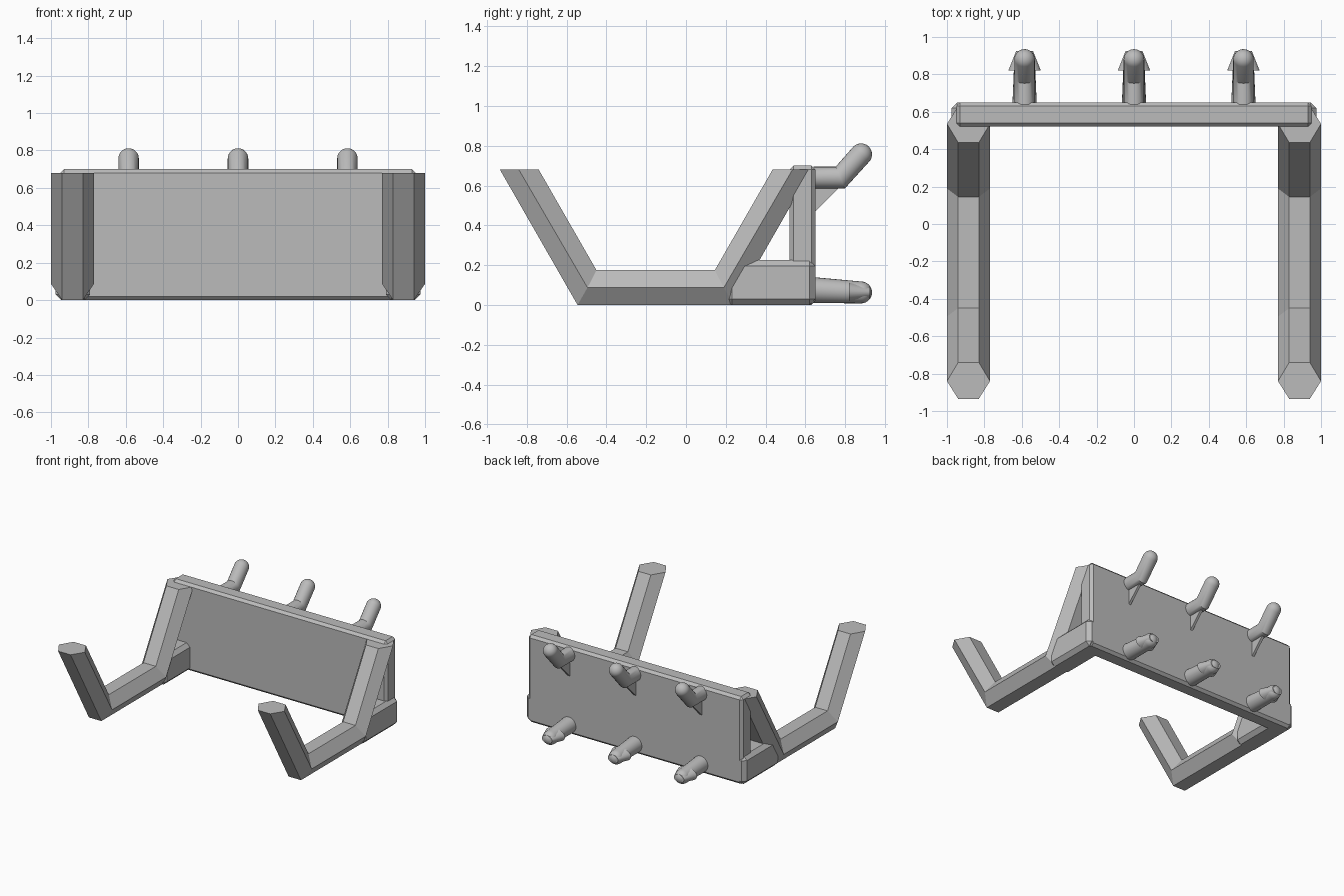
import bpy, bmesh
from math import cos, sin, pi, radians

cube = bpy.data.objects.get("Cube")
if cube:
    bpy.data.objects.remove(cube, do_unlink=True)

grey = bpy.data.materials.new("plain_grey")
grey.use_nodes = True
grey.diffuse_color = (0.5, 0.5, 0.5, 1)
grey.node_tree.nodes["Principled BSDF"].inputs["Base Color"].default_value = (0.5, 0.5, 0.5, 1)


def finish(name, bm, smooth=False):
    bmesh.ops.recalc_face_normals(bm, faces=bm.faces)
    mesh = bpy.data.meshes.new(name)
    bm.to_mesh(mesh)
    bm.free()
    mesh.materials.append(grey)
    obj = bpy.data.objects.new(name, mesh)
    bpy.context.collection.objects.link(obj)
    if smooth:
        bpy.ops.object.select_all(action='DESELECT')
        obj.select_set(True)
        bpy.context.view_layer.objects.active = obj
        bpy.ops.object.shade_smooth_by_angle(angle=radians(30))
    return obj


def loft(name, rings, smooth=False):
    """Skin a list of equal point rings and cap both ends."""
    bm = bmesh.new()
    rows = [[bm.verts.new(p) for p in ring] for ring in rings]
    for a, b in zip(rows, rows[1:]):
        for i in range(len(a)):
            j = (i + 1) % len(a)
            bm.faces.new((a[i], a[j], b[j], b[i]))
    bm.faces.new(rows[0])
    bm.faces.new(rows[-1])
    return finish(name, bm, smooth)


def box(name, lo, hi, bevel):
    bm = bmesh.new()
    bmesh.ops.create_cube(bm, size=1)
    for v in bm.verts:
        v.co = [(a + b) / 2 + c * (b - a) for a, b, c in zip(lo, hi, v.co)]
    bmesh.ops.bevel(bm, geom=bm.edges[:], offset=bevel, segments=1, affect='EDGES')
    return finish(name, bm)


def ring(x, y, z, r, tilt=0, stretch=1, flat=1):
    """Circle around a path that rises by the tilt angle in the YZ plane."""
    pts = []
    for i in range(24):
        t = 2 * pi * i / 24
        up = r * sin(t) * stretch * flat
        pts.append((x + r * cos(t), y - up * sin(tilt), z + up * cos(tilt)))
    return pts


def dome(x, y, z, r, tilt=0):
    rings = []
    for k in range(8):
        a = k * pi / 2 / 7.2
        d = r * sin(a)
        rings.append(ring(x, y + d * cos(tilt), z + d * sin(tilt), r * cos(a), tilt))
    return rings


# Back board
box("back_board", (-0.95, 0.52, 0), (0.95, 0.65, 0.7), 0.02)

# Hexagonal cradle arms: outer, middle and inner side of the bent path
outer = [(-0.935, 0.68), (-0.545, 0), (0.24, 0), (0.63, 0.68)]
middle = [(-0.84, 0.68), (-0.495, 0.087), (0.19, 0.087), (0.535, 0.68)]
inner = [(-0.74, 0.68), (-0.45, 0.175), (0.145, 0.175), (0.435, 0.68)]

for side, label in ((1, "left"), (-1, "right")):
    rings = []
    for o, m, n in zip(outer, middle, inner):
        section = ((0.83, o), (0.94, o), (1, m), (0.94, n), (0.83, n), (0.77, m))
        rings.append([(side * x, *p) for x, p in section])
    loft(label + "_arm", rings)
    # Foot joining the arm to the board
    xs = sorted((side * 0.79, side * 0.975))
    box(label + "_foot", (xs[0], 0.2, 0), (xs[1], 0.65, 0.225), 0.03)

# Pegs on the back of the board
R = 0.055
for x, label in ((-0.585, "right"), (0, "middle"), (0.585, "left")):
    bend = radians(45)
    loft(label + "_upper_hook",
         [ring(x, 0.64, 0.64, R),
          ring(x, 0.775, 0.64, R, bend / 2, 1 / cos(bend / 2))]
         + dome(x, 0.88, 0.757, R, bend), True)
    # Thin triangular rib under the hook
    tri = ((0.645, 0.465), (0.645, 0.62), (0.8, 0.62))
    loft(label + "_hook_rib", [[(x + w, *p) for p in tri] for w in (-0.01, 0.01)])
    # Tapered lower peg with a flattened snap barb
    loft(label + "_lower_peg",
         [ring(x, 0.64, 0.075, 0.065)] + dome(x, 0.88, 0.063, R), True)
    loft(label + "_snap_barb",
         [ring(x, 0.82, 0.065, 0.087, flat=0.6),
          ring(x, 0.925, 0.063, 0.045, flat=0.7)], True)
